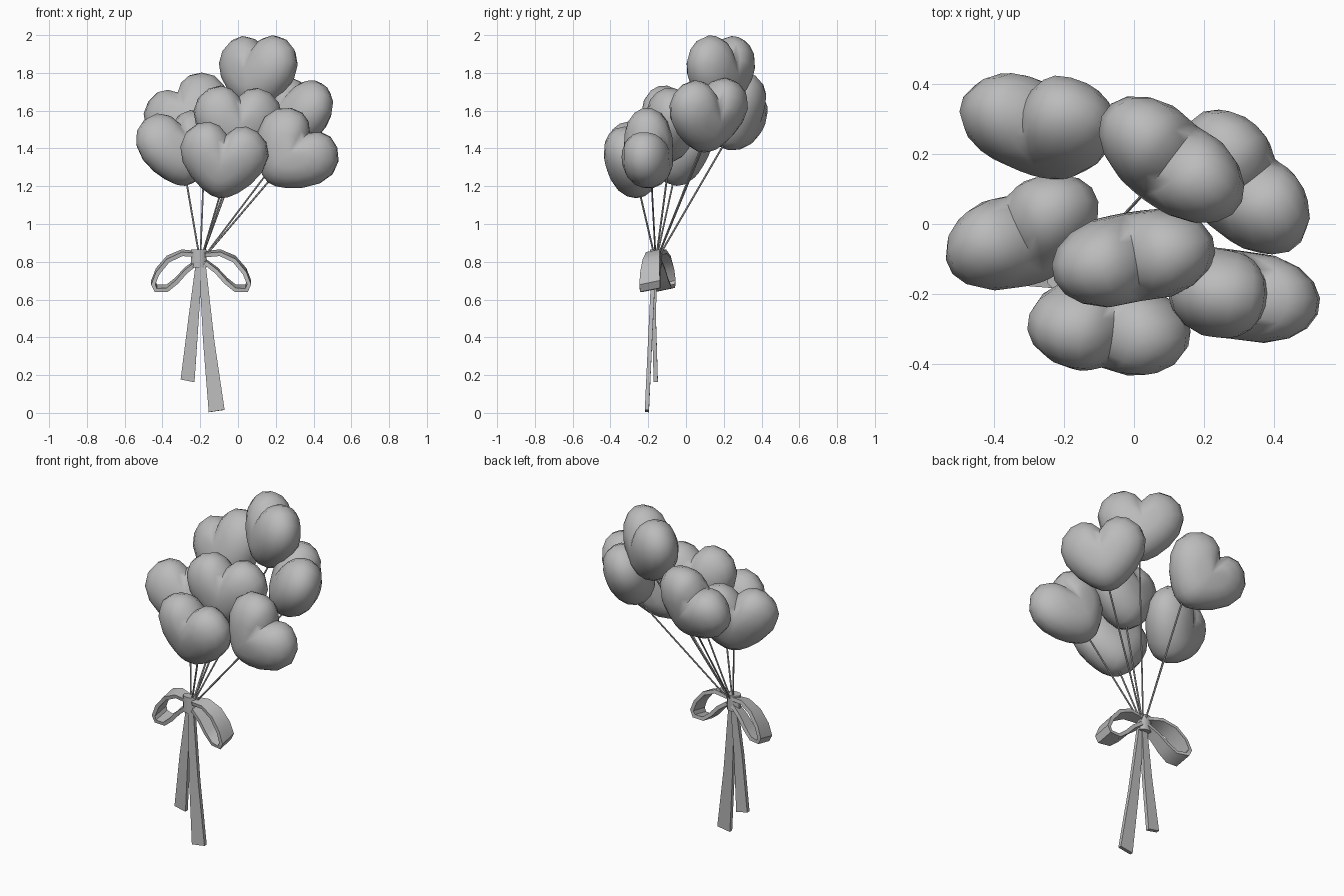
import bpy, bmesh
from math import sin, cos, pi, exp, radians
from mathutils import Vector, Matrix

cube = bpy.data.objects.get("Cube")
if cube:
    bpy.data.objects.remove(cube, do_unlink=True)

grey = bpy.data.materials.new("plain_grey")
grey.use_nodes = True
grey.diffuse_color = (0.5, 0.5, 0.5, 1)
grey.node_tree.nodes["Principled BSDF"].inputs["Base Color"].default_value = grey.diffuse_color

KNOT = Vector((-0.2, -0.16, 0.85))
HALF_WIDTH, HALF_DEPTH, TIP = 0.237, 0.134, -0.203


def finish(name, bm, angle=40, thickness=0):
    bmesh.ops.recalc_face_normals(bm, faces=bm.faces)
    mesh = bpy.data.meshes.new(name)
    bm.to_mesh(mesh)
    bm.free()
    mesh.materials.append(grey)
    obj = bpy.data.objects.new(name, mesh)
    bpy.context.collection.objects.link(obj)
    bpy.ops.object.select_all(action='DESELECT')
    obj.select_set(True)
    bpy.context.view_layer.objects.active = obj
    if thickness:
        mod = obj.modifiers.new("thickness", 'SOLIDIFY')
        mod.thickness = thickness
        mod.offset = 0
        bpy.ops.object.modifier_apply(modifier=mod.name)
    bpy.ops.object.shade_smooth_by_angle(angle=radians(angle))


def heart_point(t, phi):
    """Point on a puffed heart: t runs round the outline, phi from front to back."""
    s, c = sin(t), cos(t)
    r = sin(phi) ** 0.82
    x = HALF_WIDTH * (0.57 * s + 0.43 * s ** 3) * r
    z = (0.173 * c + 0.083 * abs(s) * (1 + c) - 0.03) * r
    depth = HALF_DEPTH * cos(phi)
    groove = 0.2 * exp(-(x / 0.05) ** 2) * min(1, max(0, 0.3 + z * 6))
    return Vector((x, -depth * (1 - groove), z))


def heart_balloon(name, centre, up, side):
    side = Vector(side).normalized()
    up = Vector(up)
    up = (up - side * up.dot(side)).normalized()
    back = up.cross(side)
    frame = Matrix((side, back, up)).transposed()
    place = lambda p: Vector(centre) + frame @ p
    segs, rings = 20, 9
    bm = bmesh.new()
    loops = [[bm.verts.new(place(heart_point(2 * pi * i / segs, pi * j / rings)))
              for i in range(segs)] for j in range(1, rings)]
    for a, b in zip(loops, loops[1:]):
        for i in range(segs):
            k = (i + 1) % segs
            bm.faces.new((a[i], a[k], b[k], b[i]))
    for loop, phi in ((loops[0], 0), (loops[-1], pi)):
        pole = bm.verts.new(place(heart_point(0, phi)))
        for i in range(segs):
            bm.faces.new((pole, loop[i], loop[(i + 1) % segs]))
    finish(name, bm, 60)
    return place(Vector((0, 0, TIP + 0.01)))


def string(name, start, end, radius=0.005):
    bm = bmesh.new()
    axis = end - start
    turn = axis.to_track_quat('Z', 'Y').to_matrix().to_4x4()
    bmesh.ops.create_cone(bm, cap_ends=True, segments=6, radius1=radius, radius2=radius,
                          depth=axis.length,
                          matrix=Matrix.Translation((start + end) / 2) @ turn)
    finish(name, bm)


def ribbon(name, path, widths, across, thickness):
    """Flat strip along a path, thickened on both sides."""
    across = Vector(across).normalized()
    bm = bmesh.new()
    rows = [[bm.verts.new(Vector(p) + across * w * k) for k in (-0.5, 0.5)]
            for p, w in zip(path, widths)]
    for a, b in zip(rows, rows[1:]):
        bm.faces.new((a[0], a[1], b[1], b[0]))
    finish(name, bm, 40, thickness)


# Balloons: centre, direction of the top, direction of the left lobe
balloons = {
    "back_right": ((-0.255, 0.28, 1.575), (-0.42, 0.42, 0.8), (0.88, -0.05, 0.47)),
    "side_right": ((-0.31, -0.03, 1.4), (-0.2, 0.2, 0.95), (0.87, 0.43, 0.09)),
    "front": ((-0.077, -0.29, 1.335), (0.08, -0.25, 0.96), (0.98, -0.1, -0.13)),
    "middle": ((-0.005, -0.097, 1.53), (0.05, -0.05, 1), (0.98, 0.17, -0.06)),
    "top": ((0.105, 0.18, 1.8), (0.08, 0.08, 0.97), (0.8, -0.6, 0.02)),
    "back_left": ((0.305, 0.113, 1.575), (0.3, 0.15, 0.94), (0.6, -0.8, -0.06)),
    "front_left": ((0.288, -0.203, 1.375), (0.6, -0.1, 0.78), (0.76, -0.09, -0.65)),
}
for label, (centre, up, side) in balloons.items():
    tip = heart_balloon(label + "_balloon", centre, up, side)
    string(label + "_string", KNOT - Vector((0, 0, 0.05)), tip)

# Bow loops: distance from the knot and height, mirrored left and right
loop = [(0.02, 0.84), (0.1, 0.848), (0.175, 0.815), (0.23, 0.75), (0.254, 0.69),
        (0.24, 0.66), (0.18, 0.66), (0.13, 0.7), (0.08, 0.755), (0.02, 0.8)]
for label, sign, swing in (("left", 1, -0.13), ("right", -1, 0.2)):
    path = [(KNOT.x + 0.005 + sign * d, KNOT.y + swing * d, z) for d, z in loop]
    widths = [0.05 + 0.24 * d for d, z in loop]
    ribbon(label + "_bow_loop", path, widths, (0, 1, 0.2), 0.022)

# Ribbon tails
ribbon("right_tail", [(-0.205, -0.165, 0.8), (-0.235, -0.17, 0.5), (-0.267, -0.16, 0.17)],
       (0.035, 0.055, 0.075), (1, 0, -0.2), 0.022)
ribbon("left_tail", [(-0.19, -0.17, 0.8), (-0.155, -0.19, 0.38), (-0.113, -0.207, 0.01)],
       (0.035, 0.06, 0.085), (1, 0, 0.15), 0.022)

# Knot wrapped round the middle of the bow
bm = bmesh.new()
bmesh.ops.create_cone(bm, cap_ends=True, segments=10, radius1=0.042, radius2=0.042, depth=0.095,
                      matrix=Matrix.Translation((KNOT.x - 0.008, KNOT.y, 0.817))
                      @ Matrix.Diagonal((1, 0.75, 1, 1)))
finish("bow_knot", bm)
